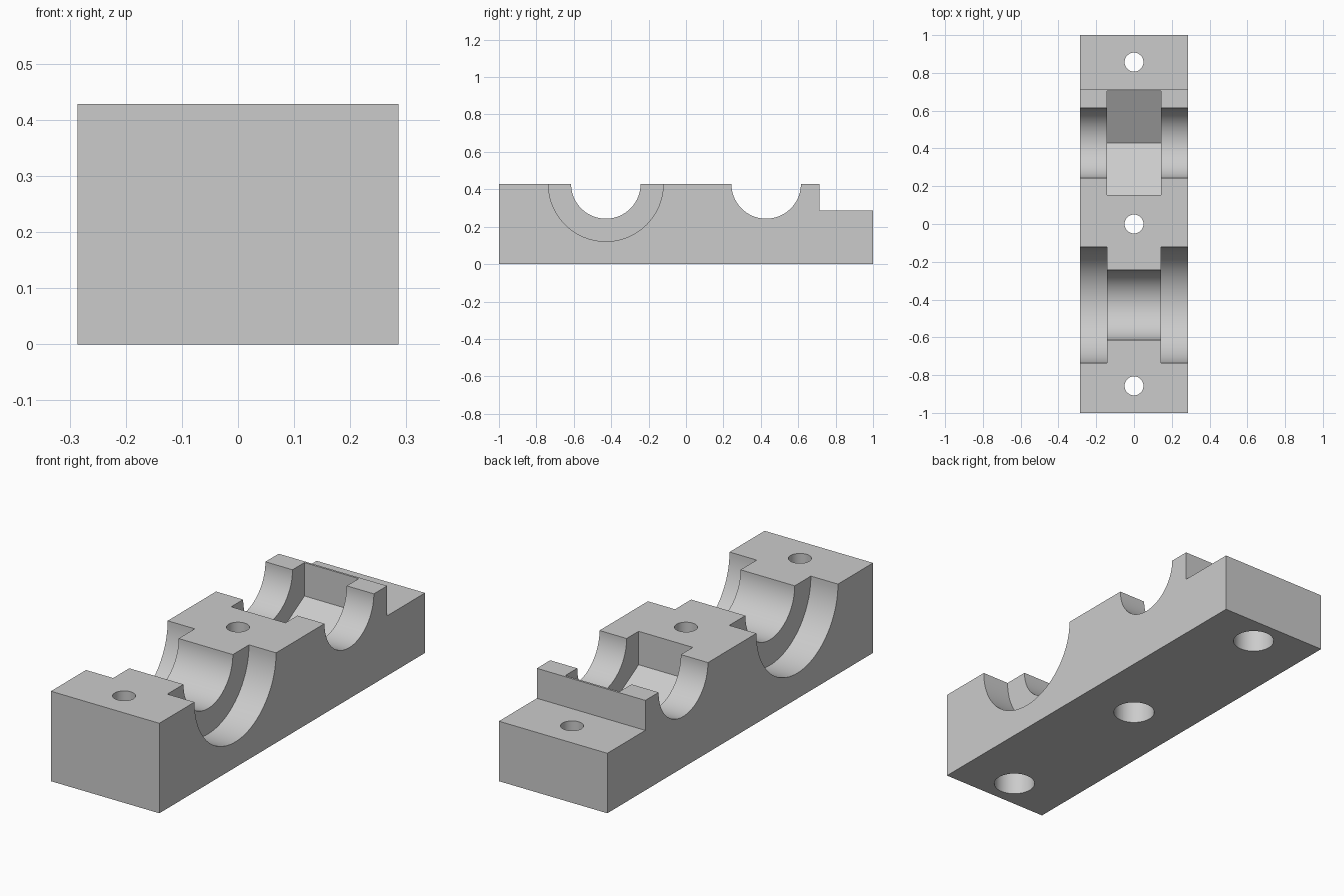
import bpy, math

if "Cube" in bpy.data.objects:
    bpy.data.objects.remove(bpy.data.objects["Cube"], do_unlink=True)

U = 1 / 14                      # design unit: the block is 8 x 28 x 6 units
W, L, H = 8 * U, 28 * U, 6 * U

grey = bpy.data.materials.new("plain_grey")
grey.use_nodes = True
GREY = (0.6, 0.6, 0.6, 1)
grey.diffuse_color = GREY
grey.node_tree.nodes["Principled BSDF"].inputs["Base Color"].default_value = GREY


def box(name, size, loc):
    bpy.ops.mesh.primitive_cube_add(size=1, location=loc)
    ob = bpy.context.object
    ob.name = name
    ob.scale = size
    bpy.ops.object.transform_apply(location=True, rotation=True, scale=True)
    return ob


def cylinder(name, radius, depth, loc, sides=96, along_x=False):
    bpy.ops.mesh.primitive_cylinder_add(vertices=sides, radius=radius, depth=depth, location=loc)
    ob = bpy.context.object
    ob.name = name
    if along_x:
        ob.rotation_euler.y = math.pi / 2
    bpy.ops.object.transform_apply(location=True, rotation=True, scale=True)
    return ob


# Solid clamp block
block = box("clamp_block", (W, L, H), (0, 0, H / 2))
block.data.materials.append(grey)


def cut(cutter):
    cutter.hide_render = True
    mod = block.modifiers.new("cut", "BOOLEAN")
    mod.operation = "DIFFERENCE"
    mod.solver = "EXACT"
    mod.object = cutter
    bpy.context.view_layer.objects.active = block
    bpy.ops.object.modifier_apply(modifier=mod.name)
    bpy.data.objects.remove(cutter, do_unlink=True)


# Lowered step at the back end
cut(box("step_cutter", (1, 8 * U, 1), (0, 14 * U, 4 * U + 0.5)))

# Half-round rod channels across the block
for y in (-6 * U, 6 * U):
    cut(cylinder("channel_cutter", 2.6 * U, 1, (0, y, H), along_x=True))

# Wider bearing seats on both sides of the front channel
for side in (-1, 1):
    cut(cylinder("seat_cutter", 4.3 * U, 4 * U, (side * 4 * U, -6 * U, H), along_x=True))

# Hexagonal nut pocket in the middle of the back channel, one corner down
hex_radius = 3.86 * U / math.cos(math.pi / 6)
pocket = cylinder("pocket_cutter", hex_radius, 4 * U, (0, 0, 0), sides=6)
xs = [abs(v.co.x) for v in pocket.data.vertices]
if max(xs) < hex_radius * 0.99:          # put the corners on the x axis
    pocket.rotation_euler.z = math.pi / 6
    bpy.ops.object.transform_apply(rotation=True)
pocket.rotation_euler.y = math.pi / 2
pocket.location = (0, 6 * U, H)
bpy.ops.object.transform_apply(location=True, rotation=True)
cut(pocket)

# Screw holes with counterbores underneath
for y in (-12 * U, 0, 12 * U):
    cut(cylinder("hole_cutter", 0.7 * U, 2, (0, y, 0), sides=48))
    cut(cylinder("counterbore_cutter", 1.3 * U, 4 * U, (0, y, 0), sides=48))

bpy.ops.object.select_all(action="DESELECT")
block.select_set(True)
bpy.context.view_layer.objects.active = block
bpy.ops.object.shade_smooth_by_angle(angle=math.radians(25))
